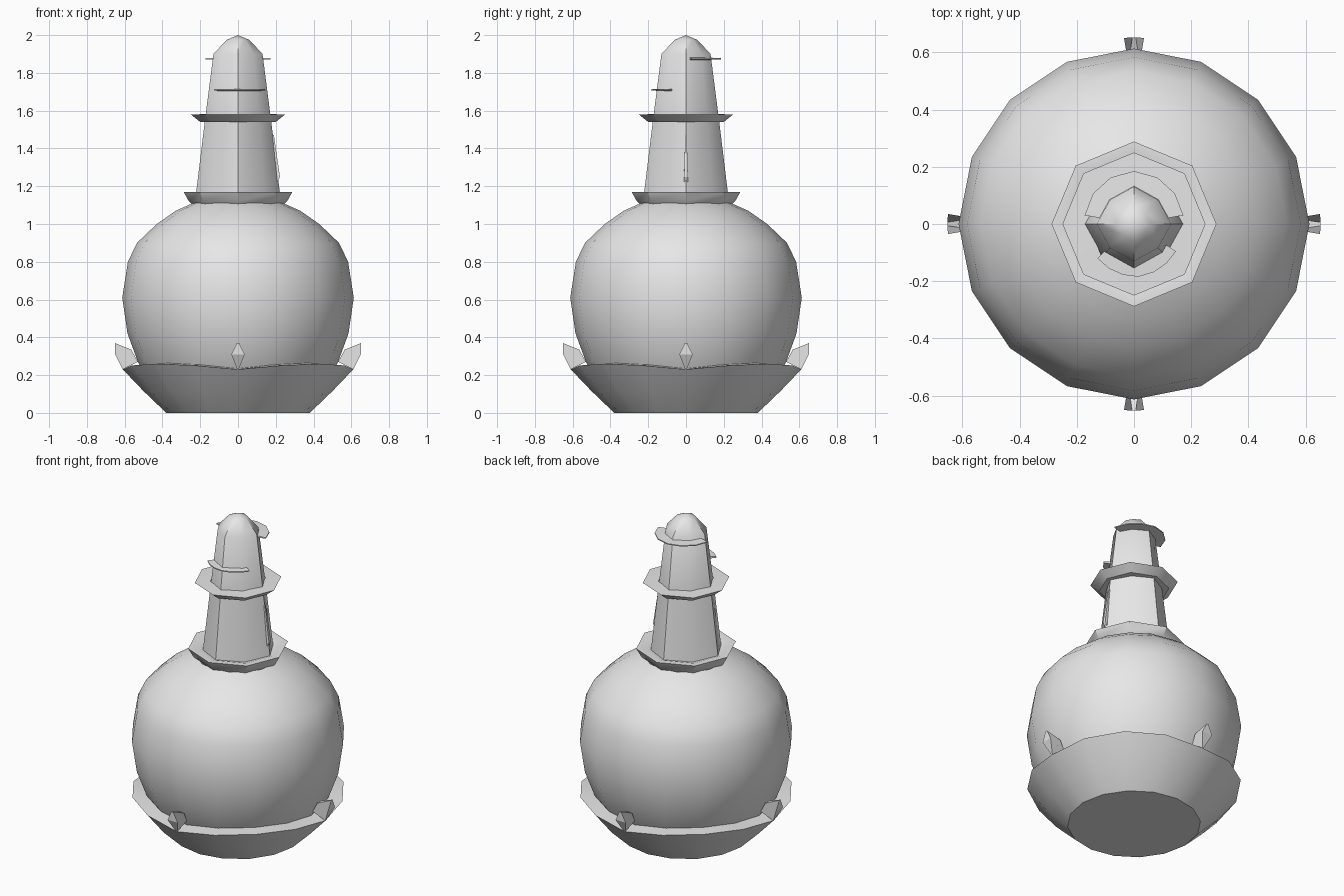
import bpy, bmesh, math
from mathutils import Matrix

if "Cube" in bpy.data.objects:
    bpy.data.objects.remove(bpy.data.objects["Cube"])

grey = bpy.data.materials.new("plain grey")
grey.diffuse_color = (0.8, 0.8, 0.8, 1)
grey.use_nodes = True
grey.node_tree.nodes["Principled BSDF"].inputs["Base Color"].default_value = grey.diffuse_color


def finish(name, bm, angle=40):
    bmesh.ops.recalc_face_normals(bm, faces=bm.faces)
    me = bpy.data.meshes.new(name)
    bm.to_mesh(me)
    bm.free()
    me.materials.append(grey)
    ob = bpy.data.objects.new(name, me)
    bpy.context.collection.objects.link(ob)
    bpy.ops.object.select_all(action='DESELECT')
    ob.select_set(True)
    bpy.context.view_layer.objects.active = ob
    bpy.ops.object.shade_smooth_by_angle(angle=math.radians(angle))
    return ob


def lathe(name, profile, sides, angle=40, closed=False, shape=None):
    """Turn an (r, z) profile; shape(r, z, a) may adjust each point."""
    bm = bmesh.new()
    rings = []
    for r, z in profile:
        if r == 0:
            rings.append([bm.verts.new((0, 0, z))] * sides)
            continue
        ring = []
        for i in range(sides):
            a = 2 * math.pi * i / sides
            rr, zz = shape(r, z, a) if shape else (r, z)
            ring.append(bm.verts.new((rr * math.cos(a), rr * math.sin(a), zz)))
        rings.append(ring)
    pairs = list(zip(rings, rings[1:]))
    if closed:
        pairs.append((rings[-1], rings[0]))
    for p, q in pairs:
        for i in range(sides):
            j = (i + 1) % sides
            loop = list(dict.fromkeys((p[i], p[j], q[j], q[i])))
            bm.faces.new(loop)
    return finish(name, bm, angle)


# Foot bowl, its rim lifted a little between the claws
def rim_wave(r, z, a):
    return r, z + (0.03 * abs(math.sin(2 * a)) if z > 0.2 else 0)


lathe("foot_bowl", [(0, 0), (0.38, 0), (0.5, 0.115), (0.61, 0.23), (0.5, 0.235)],
      16, 35, shape=rim_wave)

# Round flask body
lathe("flask_body", [(0.49, 0.2), (0.53, 0.27), (0.585, 0.42), (0.613, 0.61),
                     (0.583, 0.8), (0.535, 0.9), (0.43, 1.0), (0.33, 1.07),
                     (0.24, 1.11)], 16, 50)

# Flared collar
lathe("collar", [(0.24, 1.1), (0.26, 1.12), (0.288, 1.17), (0.25, 1.17),
                 (0.17, 1.145)], 8, 35)


# Tapered neck, slightly squared, with a blunt tip
def squared(r, z, a):
    return r * (1 - 0.09 * abs(math.sin(2 * a))), z


lathe("neck", [(0.226, 1.13), (0.22, 1.18), (0.175, 1.55), (0.13, 1.9),
               (0.06, 1.975), (0, 2.0)], 8, 44, shape=squared)

# Brim around the neck
lathe("neck_brim", [(0.16, 1.54), (0.2, 1.54), (0.25, 1.58), (0.16, 1.582)],
      8, 30, closed=True)


# Thin crescent plates on the neck
def crescent(name, z, radius, middle, spread, inner):
    bm = bmesh.new()
    n = 6
    cols = []
    for i in range(n + 1):
        t = 2 * i / n - 1
        a = math.radians(middle + spread * t)
        out = radius - 0.01 * abs(t)
        cols.append([bm.verts.new((r * math.cos(a), r * math.sin(a), z + h))
                     for r, h in ((inner, -0.007), (out, -0.003),
                                  (out, 0.003), (inner, 0.007))])
    for p, q in zip(cols, cols[1:]):
        for k in range(4):
            m = (k + 1) % 4
            bm.faces.new((p[k], p[m], q[m], q[k]))
    bm.faces.new(cols[0])
    bm.faces.new(cols[-1])
    finish(name, bm, 30)


crescent("front_crescent", 1.71, 0.185, -85, 52, 0.12)
crescent("back_crescent", 1.875, 0.185, 90, 80, 0.1)

# Prism helper: outline in (radius, z) with a half width for each point
def claw(name, outline, turn):
    bm = bmesh.new()
    sides = [[bm.verts.new((r, s * w, z)) for r, z, w in outline] for s in (-1, 1)]
    bm.faces.new(sides[0])
    bm.faces.new(sides[1])
    n = len(outline)
    for i in range(n):
        j = (i + 1) % n
        bm.faces.new((sides[0][i], sides[0][j], sides[1][j], sides[1][i]))
    bmesh.ops.remove_doubles(bm, verts=bm.verts, dist=0.0005)
    bmesh.ops.rotate(bm, verts=bm.verts, matrix=Matrix.Rotation(turn, 3, 'Z'))
    finish(name, bm, 20)


# Four claws holding the flask
claw_outline = [(0.61, 0.23, 0.004), (0.65, 0.31, 0.035), (0.652, 0.37, 0.006),
                (0.565, 0.335, 0.02), (0.53, 0.27, 0.015)]
for i in range(4):
    claw(f"claw_{i + 1}", claw_outline, i * math.pi / 2)

# Small fin on the right of the neck
claw("neck_fin", [(0.08, 1.18, 0.012), (0.2, 1.2, 0.012), (0.222, 1.25, 0.01),
                  (0.19, 1.47, 0.004), (0.08, 1.5, 0.004)], 0)
